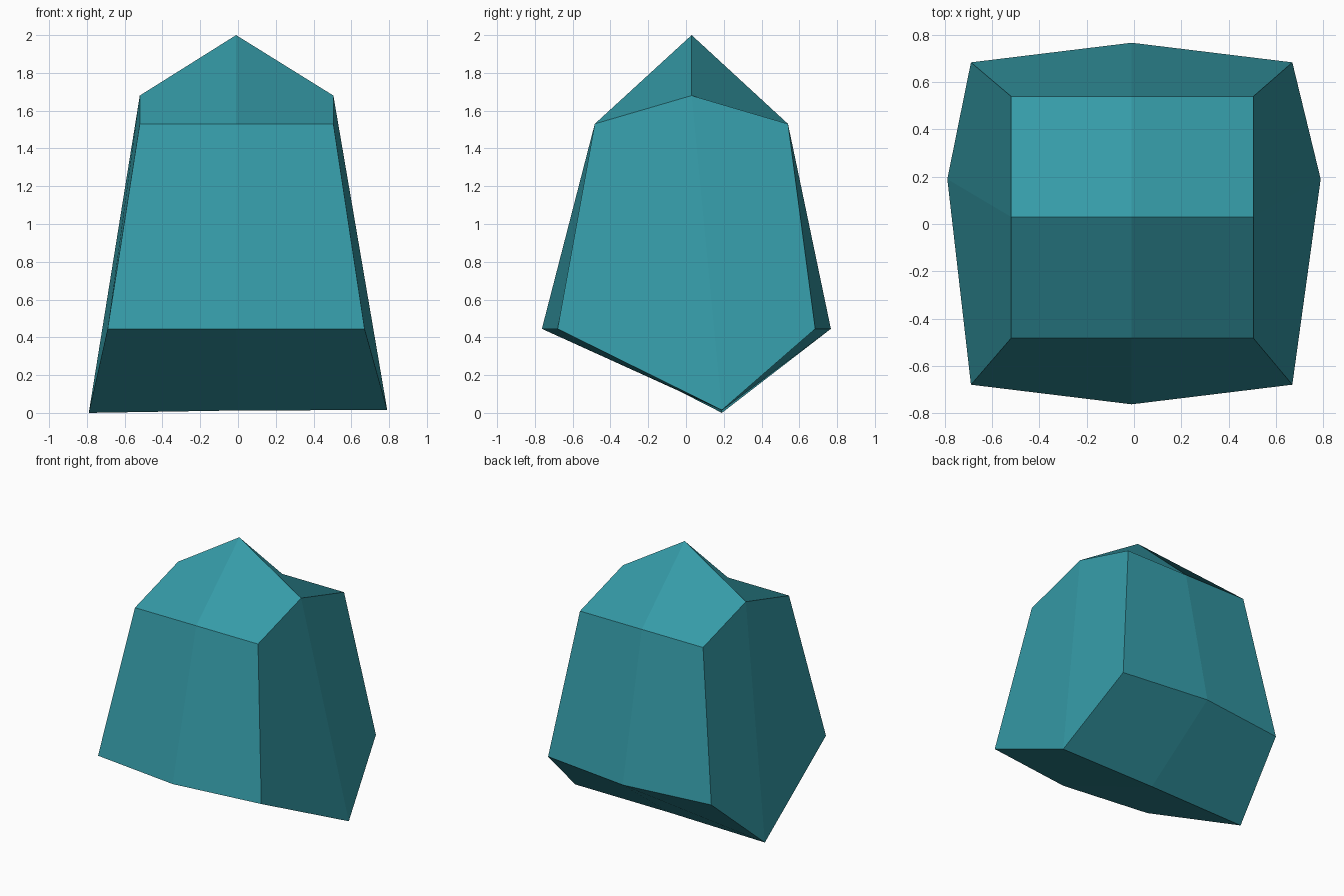
import bpy, bmesh

if "Cube" in bpy.data.objects:
    bpy.data.objects.remove(bpy.data.objects["Cube"])

teal = bpy.data.materials.new("teal stone")
teal.diffuse_color = (0.035, 0.325, 0.385, 1)
teal.use_nodes = True
teal.node_tree.nodes["Principled BSDF"].inputs["Base Color"].default_value = teal.diffuse_color


def section(x_top, x_corner, x_base, z_peak, y_corner, z_base):
    """Six-point cross-section: peak, front eave, front corner, base, back corner, back eave."""
    return [(x_top, 0.03, z_peak), (x_top, -0.483, 1.53),
            (x_corner, -y_corner, 0.445), (x_base, 0.19, z_base),
            (x_corner, y_corner + 0.004, 0.445), (x_top, 0.54, 1.53)]


# left end, middle and right end of the block
sections = [section(-0.52, -0.69, -0.79, 1.68, 0.68, 0.0),
            section(-0.01, -0.01, 0.0, 2.0, 0.763, 0.013),
            section(0.505, 0.67, 0.79, 1.68, 0.68, 0.015)]

bm = bmesh.new()
rings = [[bm.verts.new(p) for p in s] for s in sections]

# outer skin between neighbouring sections
for a, b in zip(rings, rings[1:]):
    for i in range(6):
        j = (i + 1) % 6
        bm.faces.new((a[i], a[j], b[j], b[i]))

# end caps, creased from peak to base
for r in (rings[0], rings[-1]):
    bm.faces.new((r[0], r[1], r[2], r[3]))
    bm.faces.new((r[0], r[3], r[4], r[5]))
bmesh.ops.recalc_face_normals(bm, faces=bm.faces)

mesh = bpy.data.meshes.new("faceted_stone")
bm.to_mesh(mesh)
bm.free()
mesh.materials.append(teal)
bpy.context.collection.objects.link(bpy.data.objects.new("faceted_stone", mesh))
